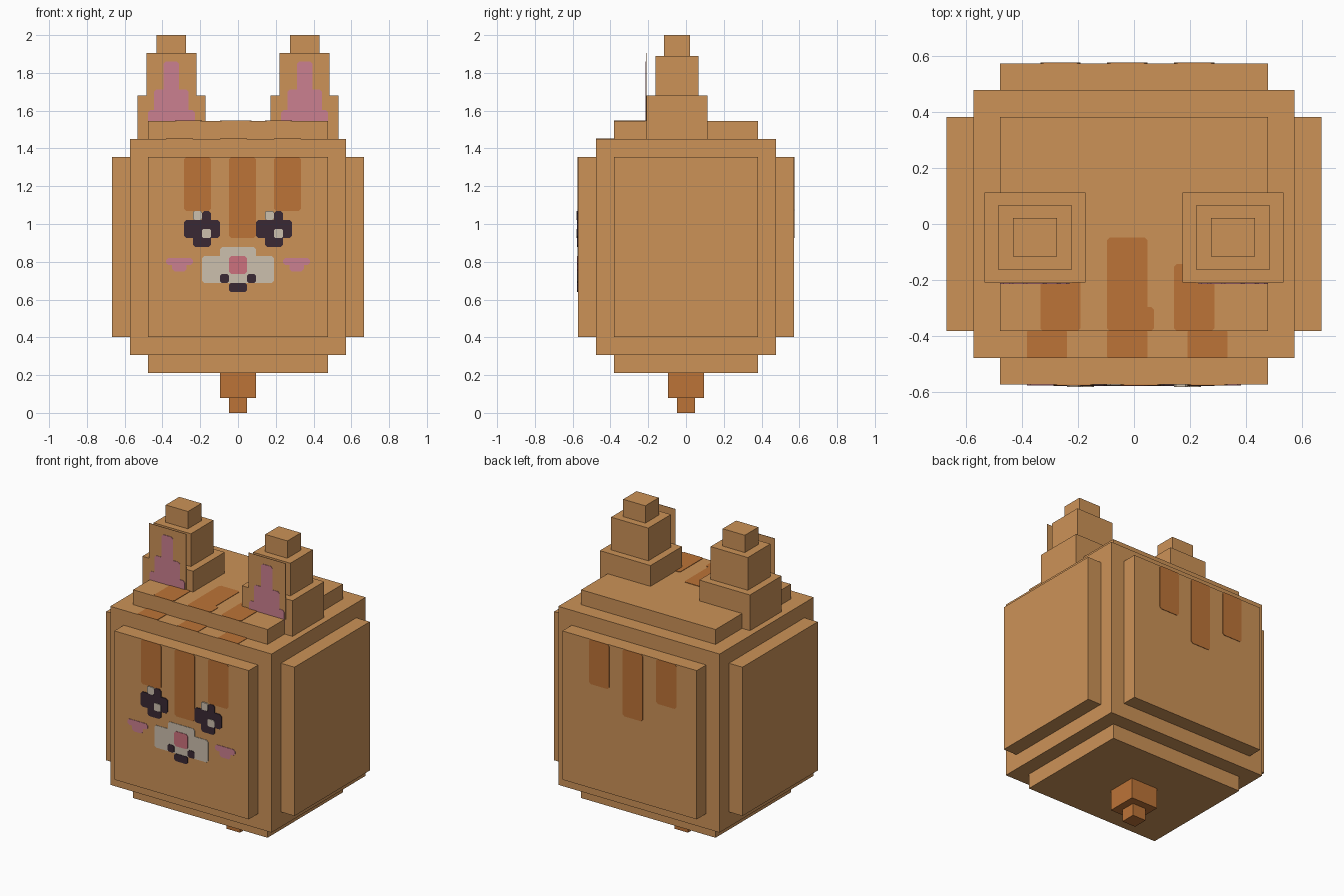
import bpy, bmesh
from mathutils import Vector

if "Cube" in bpy.data.objects:
    bpy.data.objects.remove(bpy.data.objects["Cube"], do_unlink=True)

UNIT = 0.0477      # size of one grid step
CENTRE = 0.878     # height of the head centre
LAYER = 0.06       # thickness of one painted layer, in grid steps


def material(name, *srgb):
    mat = bpy.data.materials.new(name)
    mat.use_nodes = True
    colour = [(c / 255) ** 2.2 for c in srgb] + [1]
    mat.diffuse_color = colour
    mat.node_tree.nodes["Principled BSDF"].inputs["Base Color"].default_value = colour
    return mat


fur = material("tan fur", 203, 145, 88)
stripe = material("brown stripe", 187, 115, 58)
dark = material("dark eye", 60, 45, 55)
cream = material("cream", 203, 190, 172)
pink = material("soft pink", 202, 127, 142)
nose_pink = material("nose pink", 203, 112, 124)


def finish(name, bm, mat):
    bmesh.ops.recalc_face_normals(bm, faces=bm.faces)
    for v in bm.verts:
        v.co = v.co * UNIT + Vector((0, 0, CENTRE))
    mesh = bpy.data.meshes.new(name)
    bm.to_mesh(mesh)
    bm.free()
    mesh.materials.append(mat)
    obj = bpy.data.objects.new(name, mesh)
    bpy.context.collection.objects.link(obj)


def box(name, mat, centre, half):
    bm = bmesh.new()
    bmesh.ops.create_cube(bm, size=2)
    for v in bm.verts:
        v.co = Vector(a * b for a, b in zip(v.co, half)) + Vector(centre)
    finish(name, bm, mat)


# Mappings from a flat drawing (u, v, height) onto each kind of surface
def front_of(y):
    return lambda u, v, h: (u, y - h, v)


def back_of(y):
    return lambda u, v, h: (-u, y + h, v)


def top_of(z):
    return lambda u, v, h: (u, v, z + h)


def patches(name, mat, surface, rects, layer=1, cut=0.25):
    """Thin plates with clipped corners; each rect is left, right, low, high."""
    bm = bmesh.new()
    for l, r, b, t in rects:
        outline = [(l + cut, b), (r - cut, b), (r, b + cut), (r, t - cut),
                   (r - cut, t), (l + cut, t), (l, t - cut), (l, b + cut)]
        base = [bm.verts.new(surface(u, v, 0)) for u, v in outline]
        face = bm.faces.new(base)
        out = bmesh.ops.extrude_face_region(bm, geom=[face])["geom"]
        shift = Vector(surface(0, 0, LAYER * layer)) - Vector(surface(0, 0, 0))
        bmesh.ops.translate(bm, vec=shift, verts=[g for g in out if isinstance(g, bmesh.types.BMVert)])
    finish(name, bm, mat)


# Head block with a raised panel on every side
box("head", fur, (0, 0, 0), (12, 10, 12))
box("side_panels", fur, (0, 0, 0), (14, 8, 10))
box("face_and_back_panels", fur, (0, 0, 0), (10, 12, 10))
box("top_and_bottom_panels", fur, (0, 0, 0), (10, 8, 14))

# Stub under the head
box("stub_upper", stripe, (0, 0, -15.3), (2, 2, 1.45))
box("stub_tip", stripe, (0, 0, -17.5), (1, 1, 0.9))

# Stepped ears with a flat front flap and pink inside
for side, label in ((-1, "right"), (1, "left")):
    x = side * 7.4
    box(label + "_ear_base", fur, (x, -1, 14.4), (3.77, 3.36, 2.4))
    box(label + "_ear_middle", fur, (x, -1, 19), (2.77, 2.4, 2.2))
    box(label + "_ear_tip", fur, (x, -1, 22.3), (1.65, 1.43, 1.23))
    ear_front = front_of(-4.36)
    patches(label + "_ear_flap", fur, ear_front,
            [(x - 2.77, x + 2.77, 14, 21.55)], cut=0.01)
    patches(label + "_inner_ear", pink, ear_front,
            [(x - 0.85, x + 0.85, 17, 20.6), (x - 1.9, x + 1.9, 14, 17.5),
             (x - 2.6, x + 2.6, 13, 15.2)], layer=2)

# Stripes on forehead, back and crown
bands = [(-6, -3, 4, 10), (-1, 2, 1, 10), (4, 7, 4, 10)]
patches("forehead_stripes", stripe, front_of(-12), bands)
patches("back_stripes", stripe, back_of(12), bands)
patches("crown_stripes", stripe, top_of(14),
        [(-7, -4, -8, -3), (-2, 1, -8, -1), (3, 6, -8, -3), (0, 1.5, -8, -6.2)], cut=0.2)
patches("brow_stripes", stripe, top_of(12),
        [(-8, -5, -10, -8), (-2, 1, -10, -8), (4, 7, -10, -8)], cut=0.05)

# Eyes: both share one shape
face = front_of(-12)
for x, label in ((-6, "right"), (2, "left")):
    patches(label + "_eye", dark, face,
            [(x, x + 4, 1, 3), (x + 1, x + 3, 0, 2), (x + 2, x + 3, 2, 4)], layer=2)
    patches(label + "_eye_shine", cream, face,
            [(x + 1, x + 2, 3, 4), (x + 2, x + 3, 1, 2)], layer=3, cut=0.15)

# Muzzle, nose, mouth and cheeks
patches("muzzle", cream, face, [(-4, 4, -4, -1), (-2, 2, -3, 0)])
patches("nose", nose_pink, face, [(-1, 1, -3, -1)], layer=2)
patches("mouth", dark, face,
        [(-2, -1, -4, -3), (1, 2, -4, -3), (-1, 1, -5, -4)], layer=2, cut=0.2)
for side, label in ((-1, "right"), (1, "left")):
    x = side * 6.5
    patches(label + "_cheek", pink, face,
            [(x - 1.5, x + 1.5, -2, -1.2), (x - 0.8, x + 0.8, -2.7, -1.5)])
